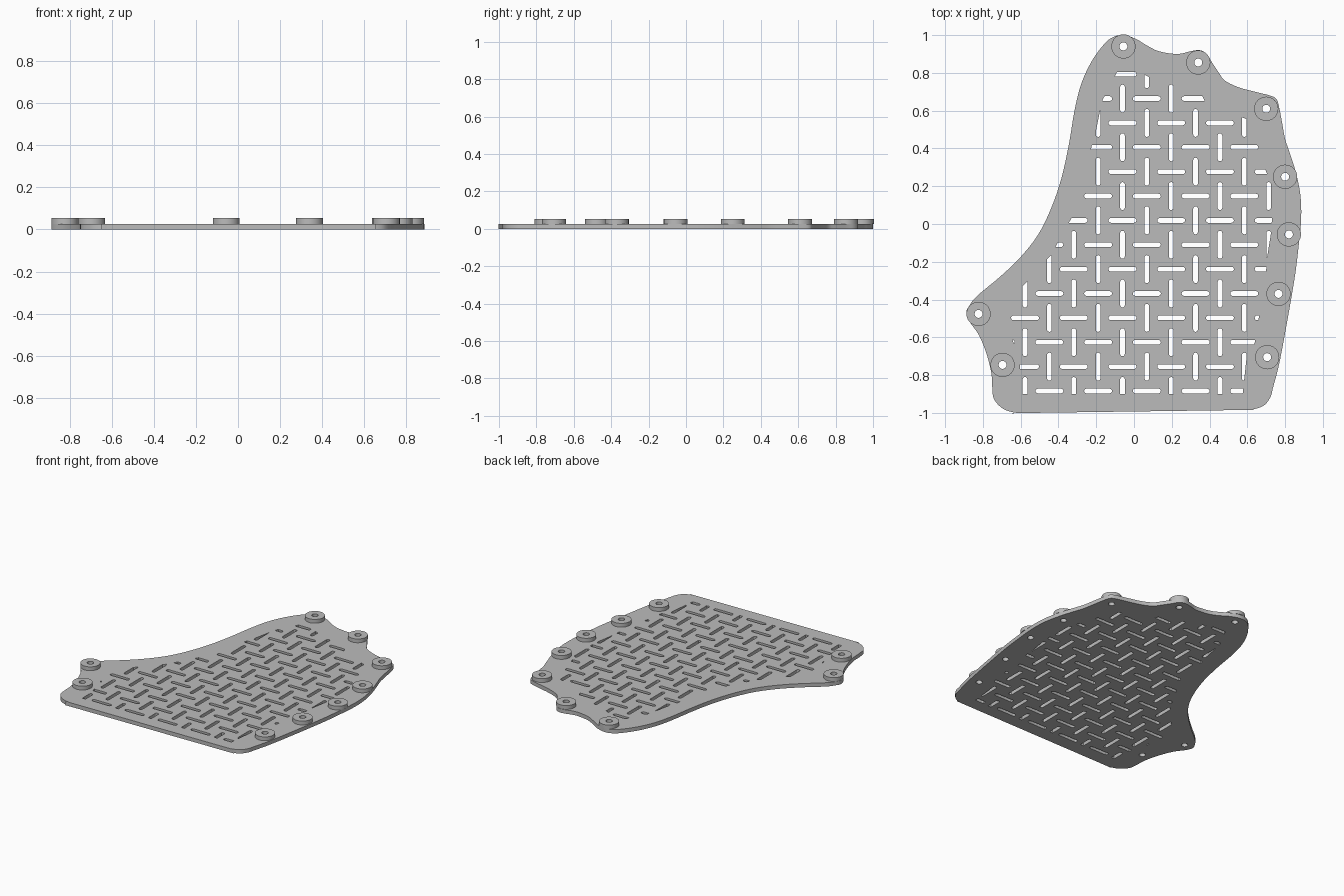
import bpy
import bmesh
from math import cos, sin, pi
from mathutils import Vector

cube = bpy.data.objects.get("Cube")
if cube:
    bpy.data.objects.remove(cube, do_unlink=True)

PLATE_TOP = 0.027
BOSS_TOP = 0.054
PITCH = 0.129          # spacing of the basket-weave slots
SLOT_LENGTH = 0.148
SLOT_RADIUS = 0.0125
BOSS_RADIUS = 0.064
HOLE_RADIUS = 0.021

# Control points are in hundredths of a unit
OUTLINE = [(-5.5, 100), (1, 98), (6, 95), (13, 91.5), (23, 90), (30, 91.5), (35, 92),
           (38.5, 90), (41, 86), (45, 80), (48, 76), (55, 72.5), (64, 70), (72, 68),
           (75.5, 66), (77, 61), (78.5, 53), (80, 45), (82, 39), (85.5, 28), (88, 16),
           (88.5, 3), (87, -13), (84.5, -32), (77.5, -71), (73.5, -87), (72.5, -91),
           (70, -95), (67, -97), (63, -98), (55, -98.5), (-55, -100), (-62, -100),
           (-69, -98), (-74, -93), (-75, -87), (-75.5, -79), (-78, -69), (-82, -59),
           (-87.5, -51), (-88.7, -46.5), (-87, -43), (-83, -38), (-71, -28), (-60.5, -18),
           (-51, -6), (-44, 8), (-38.5, 24), (-34.5, 42), (-31.5, 60), (-28, 74),
           (-22.5, 86), (-16, 95), (-11, 99)]

SLOT_REGION = [(-59.5, -90), (57.5, -90), (58.5, -81), (59.5, -71.5), (64, -62.5), (66, -50),
               (70, -24), (70.5, -17.5), (72.5, -5), (73, 2), (73, 21), (70, 27.5), (66, 41),
               (61, 55), (57, 56.5), (42.5, 58.5), (37.5, 65), (36, 68), (26.5, 75),
               (12.5, 75.5), (7.5, 78), (5.5, 79), (3, 81.5), (-8, 82), (-9.5, 79.5),
               (-12, 74), (-16.5, 66), (-18, 60), (-20, 50), (-22.5, 41), (-26.5, 21),
               (-28, 13), (-34, 1.5), (-41, -11), (-43.5, -16), (-46.5, -19),
               (-56.5, -30.5), (-59, -33), (-66, -46), (-66, -56), (-60.5, -73)]

BOSSES = [(-5.6, 94), (34, 85.5), (70, 61), (80, 25), (82, -5.5), (76.5, -37),
          (70.5, -70.5), (-82.3, -47.6), (-69.6, -74.6)]


def to_units(points):
    return [Vector(p) / 100 for p in points]


def smooth_loop(points, steps=4):
    """Closed Catmull-Rom curve through the points."""
    result = []
    n = len(points)
    for k in range(n):
        a, b, c, d = (points[(k + o) % n] for o in (-1, 0, 1, 2))
        # Long straight edges need no subdivision
        for s in range(1 if (c - b).length > 1 else steps):
            t = s / steps
            result.append(b + t * (c - a) / 2 + t * t * (a - 2.5 * b + 2 * c - d / 2)
                          + t ** 3 * (3 * (b - c) + d - a) / 2)
    return result


def circle(center, radius, sides=32):
    return [center + radius * Vector((cos(2 * pi * k / sides), sin(2 * pi * k / sides)))
            for k in range(sides)]


def slot(center, upright, sides=6):
    """Round-ended slot, counter-clockwise."""
    half = SLOT_LENGTH / 2 - SLOT_RADIUS
    loop = []
    for end in (1, -1):
        for k in range(sides + 1):
            angle = pi * k / sides - pi / 2
            x = end * (half + SLOT_RADIUS * cos(angle))
            y = end * SLOT_RADIUS * sin(angle)
            loop.append(center + Vector((-y, x) if upright else (x, y)))
    return loop


def clip(region, convex):
    """Part of the region that lies inside a convex loop."""
    result = region
    for a, b in zip(convex, convex[1:] + convex[:1]):
        edge = b - a
        source, result = result, []
        for k, p in enumerate(source):
            q = source[k - 1]
            dp, dq = edge.cross(p - a), edge.cross(q - a)
            if (dp >= 0) != (dq >= 0):
                result.append(q.lerp(p, dq / (dq - dp)))
            if dp >= 0:
                result.append(p)
    clean = []
    for p in result:
        if not clean or min((p - clean[-1]).length, (p - clean[0]).length) > 0.0005:
            clean.append(p)
    return clean


def area(loop):
    return abs(sum(loop[k - 1].cross(loop[k]) for k in range(len(loop)))) / 2


def extrude_loops(name, loops, bottom, top, material):
    """Solid sheet from an outer loop and hole loops."""
    curve = bpy.data.curves.new(name + "_profile", "CURVE")
    curve.dimensions = "2D"
    curve.fill_mode = "BOTH"
    curve.extrude = (top - bottom) / 2
    for loop in loops:
        spline = curve.splines.new("POLY")
        spline.points.add(len(loop) - 1)
        for point, p in zip(spline.points, loop):
            point.co = (p.x, p.y, 0, 1)
        spline.use_cyclic_u = True
    helper = bpy.data.objects.new(name + "_profile", curve)
    bpy.context.collection.objects.link(helper)
    graph = bpy.context.evaluated_depsgraph_get()
    mesh = bpy.data.meshes.new_from_object(helper.evaluated_get(graph))
    bpy.data.objects.remove(helper, do_unlink=True)
    mesh.name = name

    bm = bmesh.new()
    bm.from_mesh(mesh)
    bmesh.ops.remove_doubles(bm, verts=bm.verts, dist=0.0001)
    bmesh.ops.translate(bm, verts=bm.verts, vec=(0, 0, (top + bottom) / 2))
    bmesh.ops.recalc_face_normals(bm, faces=bm.faces)
    bm.to_mesh(mesh)
    bm.free()
    mesh.materials.clear()
    mesh.materials.append(material)

    obj = bpy.data.objects.new(name, mesh)
    bpy.context.collection.objects.link(obj)
    bpy.ops.object.select_all(action="DESELECT")
    obj.select_set(True)
    bpy.context.view_layer.objects.active = obj
    bpy.ops.object.shade_smooth_by_angle()
    return obj


grey = bpy.data.materials.new("plain_grey")
grey.use_nodes = True
grey.diffuse_color = (0.5, 0.5, 0.5, 1)
grey.node_tree.nodes["Principled BSDF"].inputs["Base Color"].default_value = (0.5, 0.5, 0.5, 1)

# Basket-weave slots, trimmed to the inner region
region = to_units(SLOT_REGION)
slots = []
for i in range(-6, 8):
    for j in range(-1, 15):
        center = Vector((-0.061 + PITCH * i, 0.793 - PITCH * j))
        loop = clip(region, slot(center, upright=(i + j) % 2 == 1))
        if len(loop) > 2 and area(loop) > 0.0001:
            slots.append(loop)

# Base plate with slots and screw holes
centers = to_units(BOSSES)
holes = [circle(c, HOLE_RADIUS) for c in centers]
extrude_loops("vent_plate", [smooth_loop(to_units(OUTLINE))] + slots + holes,
              0, PLATE_TOP, grey)

# Raised ring around each screw hole
for number, (c, hole) in enumerate(zip(centers, holes), 1):
    extrude_loops(f"mounting_boss_{number}", [circle(c, BOSS_RADIUS, 48), hole],
                  PLATE_TOP, BOSS_TOP, grey)
